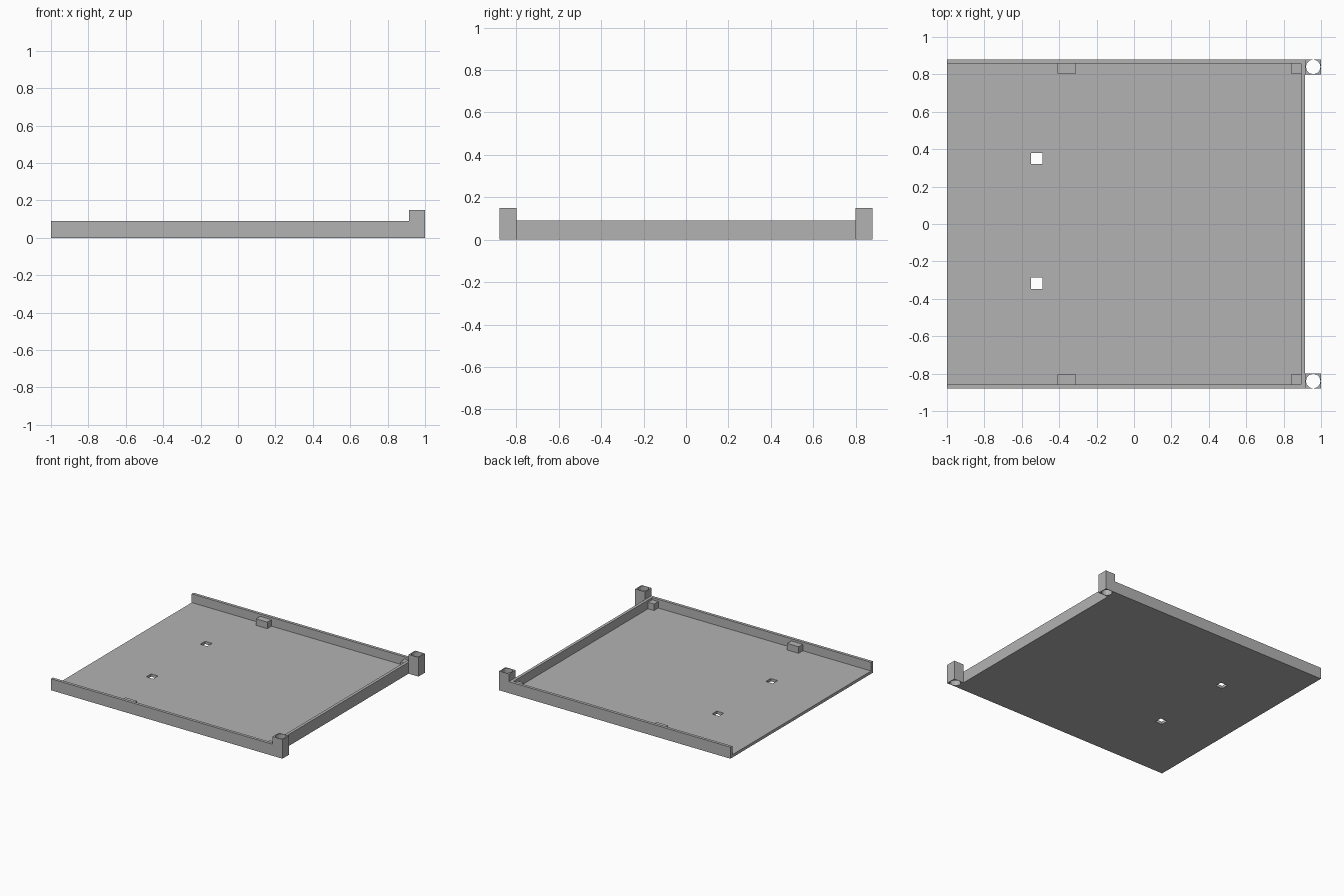
import bpy
import bmesh
from mathutils import Matrix, Vector

cube = bpy.data.objects.get("Cube")
if cube:
    bpy.data.objects.remove(cube, do_unlink=True)

GREY = (0.45, 0.45, 0.45, 1)
grey = bpy.data.materials.new("plain grey")
grey.use_nodes = True
grey.diffuse_color = GREY
grey.node_tree.nodes["Principled BSDF"].inputs["Base Color"].default_value = GREY


def finish(name, bm):
    mesh = bpy.data.meshes.new(name)
    bm.to_mesh(mesh)
    bm.free()
    mesh.materials.append(grey)
    obj = bpy.data.objects.new(name, mesh)
    bpy.context.collection.objects.link(obj)
    return obj


def box(name, low, high):
    low, high = Vector(low), Vector(high)
    bm = bmesh.new()
    place = Matrix.Translation((low + high) / 2) @ Matrix.Diagonal((*(high - low), 1))
    bmesh.ops.create_cube(bm, size=1, matrix=place)
    return finish(name, bm)


def cut(target, cutter):
    cutter.hide_render = True
    cutter.hide_set(True)
    cutter.display_type = 'WIRE'
    mod = target.modifiers.new("hole", 'BOOLEAN')
    mod.operation = 'DIFFERENCE'
    mod.solver = 'EXACT'
    mod.object = cutter
    # Apply the cut and discard the helper
    bpy.context.view_layer.update()
    graph = bpy.context.evaluated_depsgraph_get()
    mesh = bpy.data.meshes.new_from_object(target.evaluated_get(graph))
    target.modifiers.clear()
    target.data = mesh
    bpy.data.objects.remove(cutter, do_unlink=True)


END, HALF, WALL, FLOOR, RIM = 0.915, 0.88, 0.023, 0.022, 0.09

# Floor with two square through holes
floor = box("floor_panel", (-1, -HALF, 0), (END, HALF, FLOOR))
for y in (0.35, -0.317):
    cut(floor, box("hole_cutter", (-0.55, y - 0.03, -0.1), (-0.49, y + 0.03, 0.1)))

# End wall; the opposite end stays open
box("end_wall", (END - WALL, WALL - HALF, FLOOR), (END, HALF - WALL, RIM))


def mirrored_box(name, x0, x1, y0, y1, z0, z1):
    for side, s in (("back", 1), ("front", -1)):
        ya, yb = sorted((s * y0, s * y1))
        yield s, box(f"{side}_{name}", (x0, ya, z0), (x1, yb, z1))


# Side walls and the small support blocks inside them
inner = HALF - WALL
list(mirrored_box("side_wall", -1, END, inner, HALF, FLOOR, RIM))
list(mirrored_box("middle_block", -0.41, -0.31, inner - 0.052, inner, FLOOR, 0.073))
list(mirrored_box("corner_block", 0.84, END - WALL, inner - 0.052, inner, FLOOR, 0.073))

# Hollow corner posts with a round bore
for s, post in mirrored_box("corner_post", END, 1, 0.8, HALF, 0, 0.15):
    bm = bmesh.new()
    bmesh.ops.create_cone(bm, cap_ends=True, segments=12, radius1=0.039, radius2=0.039,
                          depth=0.5, matrix=Matrix.Translation((0.958, s * 0.84, 0.08)))
    cut(post, finish("bore_cutter", bm))
